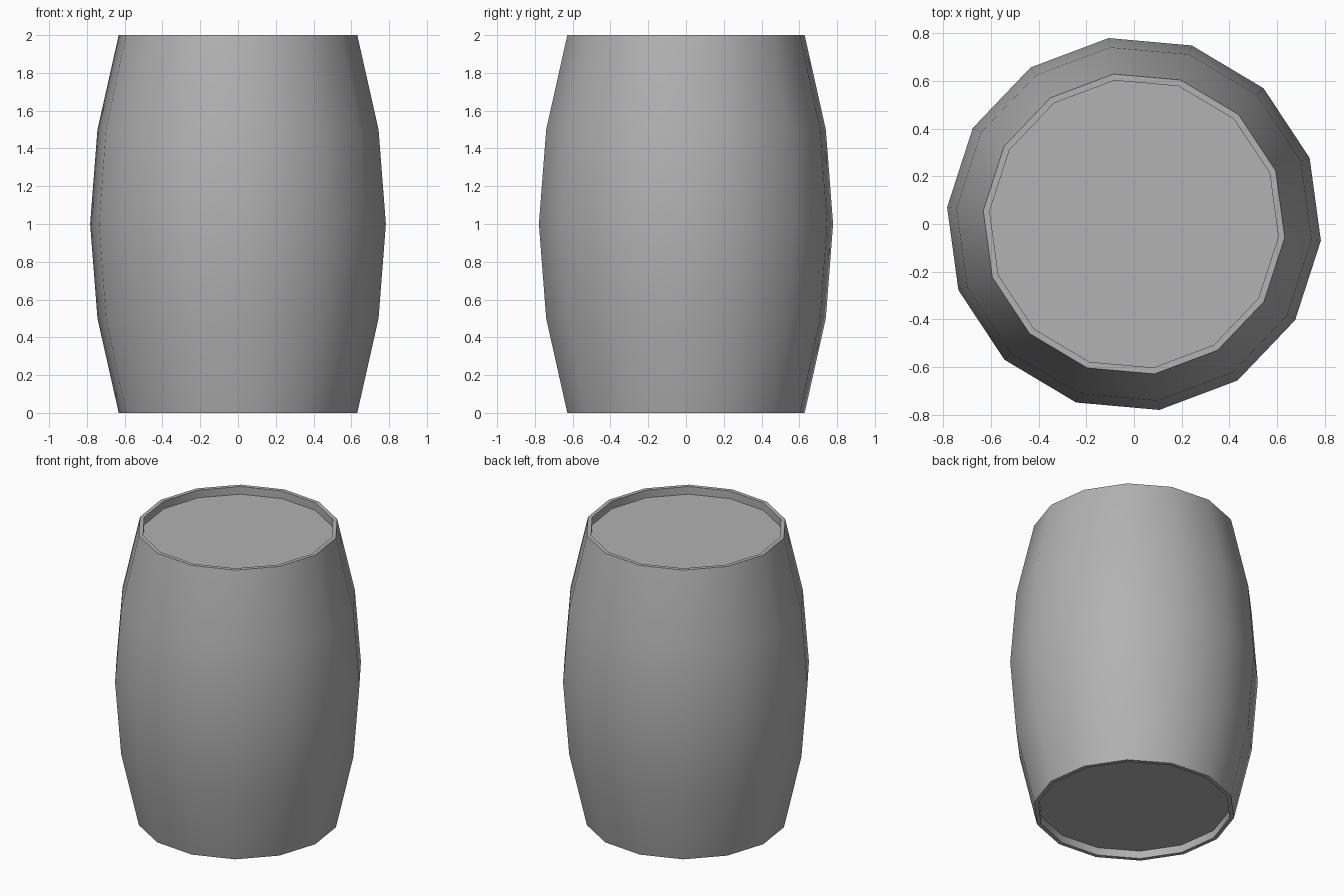
import bpy, bmesh, math

if "Cube" in bpy.data.objects:
    bpy.data.objects.remove(bpy.data.objects["Cube"])

SIDES = 14
START = math.radians(-5.1)

# Half-section of the barrel (radius, height): recessed base, rim, bulging side, rim, recessed lid
PROFILE = [(0.607, 0.053), (0.607, 0.0), (0.634, 0.0), (0.747, 0.5), (0.786, 1.0),
           (0.747, 1.5), (0.634, 2.0), (0.607, 2.0), (0.607, 1.947)]


def ring(bm, radius, z):
    step = math.tau / SIDES
    return [bm.verts.new((radius * math.cos(START + i * step),
                          radius * math.sin(START + i * step), z)) for i in range(SIDES)]


bm = bmesh.new()
rings = [ring(bm, r, z) for r, z in PROFILE]

# Side walls and rims
for low, high in zip(rings, rings[1:]):
    for i in range(SIDES):
        j = (i + 1) % SIDES
        bm.faces.new((low[i], low[j], high[j], high[i]))

# Base and lid discs
bm.faces.new(rings[0][::-1])
bm.faces.new(rings[-1])
bmesh.ops.recalc_face_normals(bm, faces=bm.faces[:])

mesh = bpy.data.meshes.new("barrel")
bm.to_mesh(mesh)
bm.free()
barrel = bpy.data.objects.new("barrel", mesh)
bpy.context.collection.objects.link(barrel)

# Darker grey surface
grey = bpy.data.materials.new("dark_grey")
grey.diffuse_color = (0.445, 0.445, 0.445, 1.0)
grey.use_nodes = True
grey.node_tree.nodes["Principled BSDF"].inputs["Base Color"].default_value = grey.diffuse_color
mesh.materials.append(grey)

# Smooth staves, crisp rims
bpy.context.view_layer.objects.active = barrel
barrel.select_set(True)
bpy.ops.object.shade_smooth_by_angle(angle=math.radians(35))
